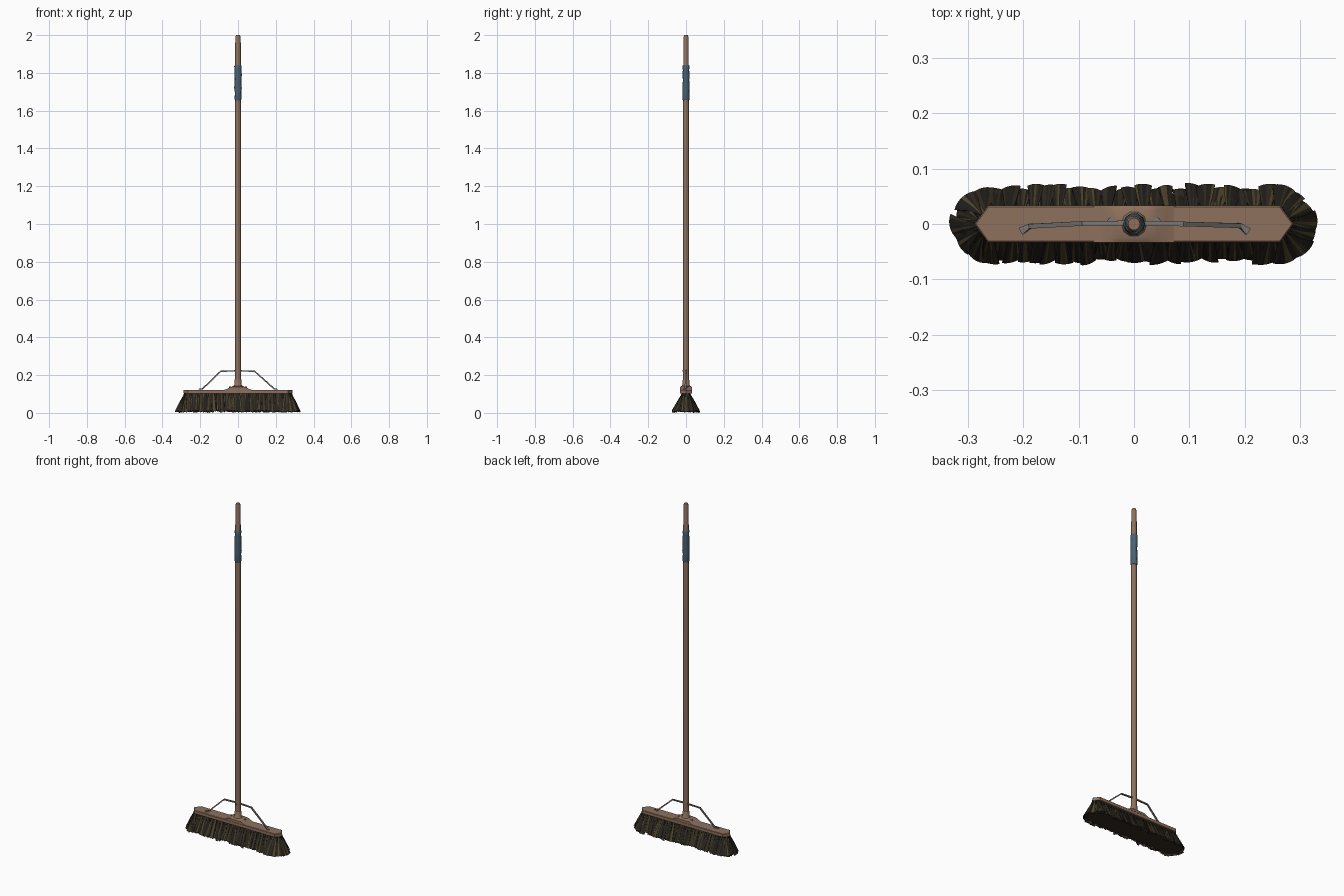
import bpy, bmesh, math, random
from mathutils import Vector

if "Cube" in bpy.data.objects:
    bpy.data.objects.remove(bpy.data.objects["Cube"])

random.seed(7)


def material(name, rgb):
    m = bpy.data.materials.new(name)
    m.diffuse_color = (*rgb, 1)
    m.use_nodes = True
    m.node_tree.nodes["Principled BSDF"].inputs["Base Color"].default_value = m.diffuse_color
    return m


WOOD = material("worn wood", (0.27, 0.165, 0.11))
TAPE = material("blue tape", (0.065, 0.125, 0.17))
METAL = material("grey metal", (0.20, 0.19, 0.18))
DARK = material("black bristle", (0.016, 0.014, 0.011))
BROWN = material("dark brown bristle", (0.032, 0.025, 0.015))
OLIVE = material("olive bristle", (0.085, 0.062, 0.024))


def finish(name, bm, mats, smooth=None, fix_normals=True):
    if fix_normals:
        bmesh.ops.recalc_face_normals(bm, faces=bm.faces)
    me = bpy.data.meshes.new(name)
    bm.to_mesh(me)
    bm.free()
    ob = bpy.data.objects.new(name, me)
    bpy.context.collection.objects.link(ob)
    for m in mats:
        me.materials.append(m)
    if smooth:
        bpy.ops.object.select_all(action='DESELECT')
        ob.select_set(True)
        bpy.context.view_layer.objects.active = ob
        bpy.ops.object.shade_smooth_by_angle(angle=math.radians(smooth))
    return ob


def loft(bm, rings, cap=True):
    """Bridge rings of points; close both ends."""
    vs = [[bm.verts.new(p) for p in r] for r in rings]
    n = len(vs[0])
    for a, b in zip(vs, vs[1:]):
        for i in range(n):
            bm.faces.new((a[i], a[(i + 1) % n], b[(i + 1) % n], b[i]))
    if cap:
        bm.faces.new(vs[0][::-1])
        bm.faces.new(vs[-1])
    return vs


def lathe(name, profile, mat, sides=10, wobble=0.0):
    rings = []
    for r, z in profile:
        rings.append([((r + random.uniform(-wobble, wobble)) * math.cos(2 * math.pi * i / sides),
                       (r + random.uniform(-wobble, wobble)) * math.sin(2 * math.pi * i / sides),
                       z + random.uniform(-wobble, wobble)) for i in range(sides)])
    bm = bmesh.new()
    loft(bm, rings)
    return finish(name, bm, [mat], 50)


# Long handle, collar and tape grip
lathe("handle", [(0.016, 0.13), (0.0165, 0.9), (0.016, 1.4), (0.0145, 1.985), (0.011, 2.0)], WOOD)
lathe("handle_collar", [(0.025, 0.135), (0.022, 0.146), (0.019, 0.150), (0.0195, 0.172), (0.0165, 0.178)], WOOD)
lathe("tape_grip", [(0.0165, 1.655), (0.019, 1.662), (0.018, 1.70), (0.0195, 1.72), (0.018, 1.765),
                    (0.0195, 1.79), (0.0175, 1.815), (0.019, 1.835), (0.016, 1.843)], TAPE, 10, 0.0014)

# Block with pointed ends
bm = bmesh.new()
outline = [(-0.288, 0), (-0.264, -0.033), (0.264, -0.033), (0.288, 0), (0.264, 0.033), (-0.264, 0.033)]
loft(bm, [[(x, y, z) for x, y in outline] for z in (0.103, 0.122)])
bmesh.ops.bevel(bm, geom=[e for e in bm.edges if all(v.co.z > 0.12 for v in e.verts)],
                offset=0.002, segments=1, affect='EDGES')
finish("block", bm, [WOOD])

# Raised hump in the middle of the block
bm = bmesh.new()
half = [(0.075, 0.121), (0.058, 0.127), (0.042, 0.136), (0.026, 0.142)]
prof = half + [(-x, z) for x, z in reversed(half)]
loft(bm, [[(x, y, z if k else min(z, 0.136)) for x, z in prof]
          for y, k in ((-0.033, 0), (-0.025, 1), (0.025, 1), (0.033, 0))])
finish("block_hump", bm, [WOOD], 35)

# Metal brace: flat bar bent over the block, passing through the handle
path = [(-0.205, -0.013, 0.125), (-0.188, -0.004, 0.127), (-0.092, 0.001, 0.220),
        (0.0, 0.002, 0.223), (0.088, 0.0, 0.220), (0.192, -0.003, 0.127), (0.207, -0.014, 0.125)]
bm = bmesh.new()
rings = []
for i, p in enumerate(path):
    p = Vector(p)
    d = (Vector(path[min(i + 1, 6)]) - Vector(path[max(i - 1, 0)])).normalized()
    side = d.cross(Vector((0, 0, 1))).normalized()
    up = side.cross(d)
    w = 0.007 if i in (0, 6) else 0.0042
    t = 0.002 if i in (0, 6) else 0.0035
    rings.append([p + side * a * w + up * b * t for a, b in ((-1, -1), (1, -1), (1, 1), (-1, 1))])
loft(bm, rings)
finish("brace", bm, [METAL])


def screw(name, x, y, z, r):
    bpy.ops.mesh.primitive_cylinder_add(vertices=8, radius=r, depth=0.006, location=(x, y, z))
    ob = bpy.context.object
    ob.name = name
    ob.data.materials.append(METAL)


for s, tag in ((-1, "left"), (1, "right")):
    screw("brace_screw_" + tag, s * 0.202, -0.012, 0.126, 0.004)
    screw("hump_screw_" + tag, s * 0.042, 0.006, 0.136, 0.006)
screw("brace_pin", 0, -0.016, 0.222, 0.004)
bpy.context.object.rotation_euler.x = math.pi / 2

# Bristles follow a rounded-end outline: straight sides and half-circle ends
L, R = 0.262, 0.045
PERIM = 4 * L + 2 * math.pi * R


def around(s, off, z):
    """Point at arc length s on the outline, at radius off from its centre line."""
    s %= PERIM
    arc = math.pi * R
    if s < 2 * L:
        return Vector((-L + s, -off, z))
    s -= 2 * L
    if s < arc:
        a = -math.pi / 2 + s / R
        return Vector((L + off * math.cos(a), off * math.sin(a), z))
    s -= arc
    if s < 2 * L:
        return Vector((L - s, off, z))
    a = math.pi / 2 + (s - 2 * L) / R
    return Vector((-L + off * math.cos(a), off * math.sin(a), z))


# Solid inner mass, streaked
bm = bmesh.new()
N = 160
loft(bm, [[around(PERIM * i / N, off, z) for i in range(N)]
          for off, z in ((0.055, 0.014), (0.036, 0.06), (0.018, 0.092), (0.014, 0.104))])
for f in bm.faces:
    f.material_index = random.choice((0, 0, 0, 1, 2)) if len(f.verts) == 4 else 1
finish("bristle_core", bm, [DARK, BROWN, OLIVE])

# Outer tufts: fans with narrow necks, ragged ends and coloured strands
bm = bmesh.new()


def tuft(centre, neck, width, flare, top, strands=7):
    skew = random.uniform(-0.006, 0.006)
    tilt = random.uniform(-0.005, 0.005)
    low = random.uniform(0.003, 0.014)
    columns = []
    for j in range(strands + 1):
        u = j / strands - 0.5
        end = low + random.uniform(-0.003, 0.004)
        bulge = 0.003 * (1 - 4 * u * u)
        rows = ((neck, top, 0.105, 0), (neck * 1.3, top + 0.004, 0.094, 0),
                (width * 0.72, top + (flare - top) * 0.5, 0.058, 0.5), (width, flare, end, 1))
        columns.append([bm.verts.new(around(centre + u * w + skew * k, o + bulge * k + tilt * u * 2 * k, z))
                        for w, o, z, k in rows])
    for a, b in zip(columns, columns[1:]):
        m = random.choices((0, 1, 2), (6, 3, 1.6))[0]
        for k in range(3):
            f = bm.faces.new((a[k + 1], b[k + 1], b[k], a[k]))
            f.material_index = m


COUNT = 60
for i in range(COUNT):
    s = PERIM * i / COUNT
    tuft(s, 0.011, random.uniform(0.026, 0.038), random.uniform(0.060, 0.070), 0.023)
    if i % 2:
        tuft(s + 0.01, 0.010, random.uniform(0.03, 0.042), random.uniform(0.056, 0.064), 0.019)
bm.verts.ensure_lookup_table()
min(bm.verts, key=lambda v: v.co.z).co.z = 0.0
tufts = finish("bristle_tufts", bm, [DARK, BROWN, OLIVE], fix_normals=False)
mod = tufts.modifiers.new("thickness", 'SOLIDIFY')
mod.thickness = 0.002
mod.offset = -1
